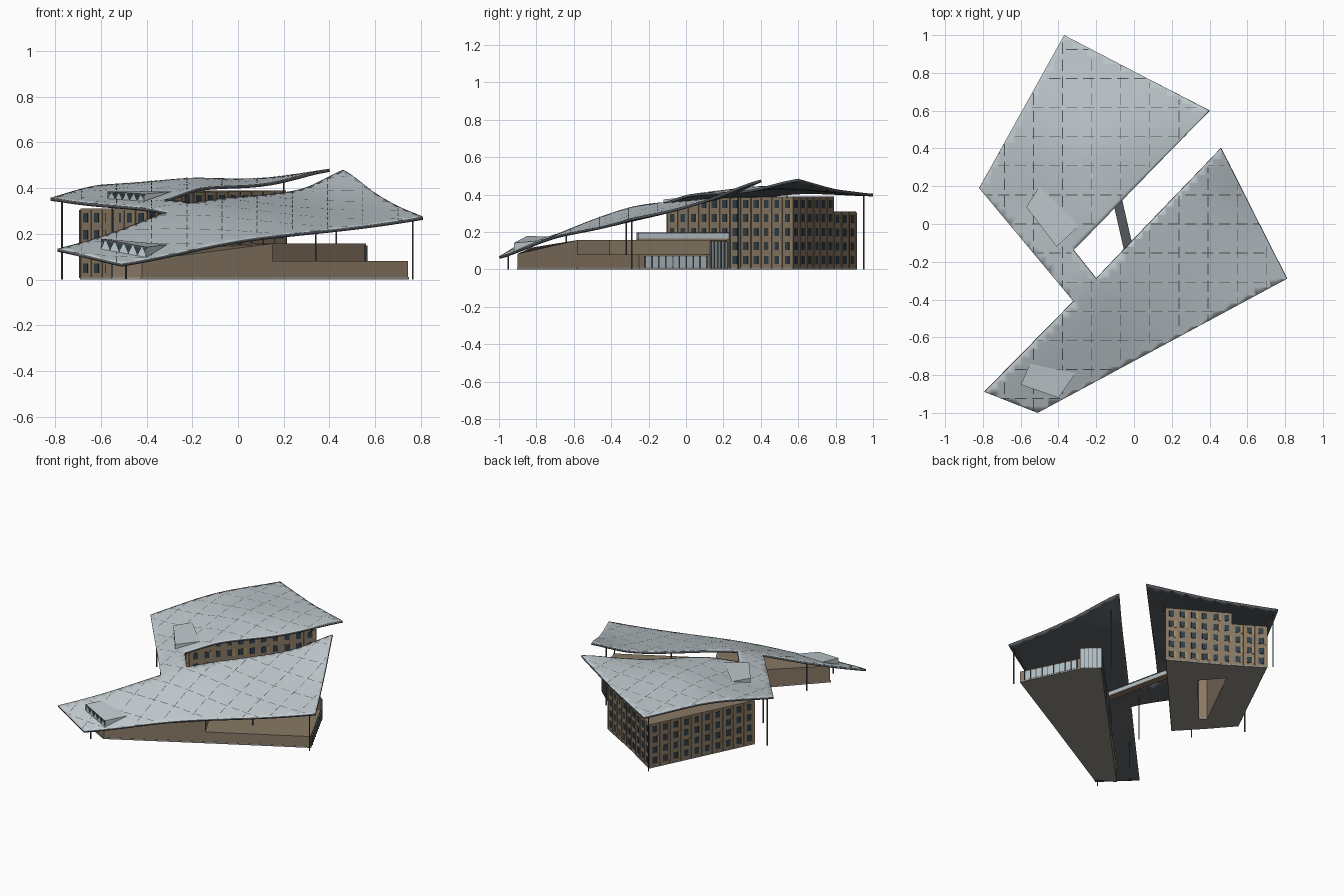
import bpy, bmesh, math, random
from mathutils import Vector, Matrix

if "Cube" in bpy.data.objects:
    bpy.data.objects.remove(bpy.data.objects["Cube"])
random.seed(4)

def mat(name, c):
    m = bpy.data.materials.new(name)
    m.diffuse_color = (*c, 1)
    m.use_nodes = True
    m.node_tree.nodes["Principled BSDF"].inputs["Base Color"].default_value = m.diffuse_color
    return m

METAL = mat("roof_metal", (.53, .59, .62))
DARK = mat("dark_soffit", (.09, .10, .11))
BROWN = mat("brown_cladding", (.25, .19, .13))
TAN = mat("tan_panel", (.38, .25, .12))
WINDOW = mat("window_glass", (.03, .05, .065))
GLASS = mat("pale_glass", (.42, .50, .54))
STONE = mat("plinth_stone", (.30, .28, .25))

def finish(bm, name, *mats):
    me = bpy.data.meshes.new(name)
    bm.to_mesh(me)
    bm.free()
    for m in mats:
        me.materials.append(m)
    ob = bpy.data.objects.new(name, me)
    bpy.context.scene.collection.objects.link(ob)
    return ob

# Roof heights: smooth spline through control points
CTRL = [(-.37, 1, .405), (.40, .60, .485), (-.32, -.14, .35), (-.20, -.29, .335), (.46, .40, .48),
        (.81, -.29, .275), (-.51, -1, .07), (-.79, -.89, .135), (-.32, -.41, .295), (-.82, .19, .358),
        (-.17, .01, .40), (.05, .24, .415), (.27, .465, .455), (0, -.08, .362), (.3, .235, .405),
        (.59, .14, .385), (.71, -.08, .32), (.27, -.58, .205), (-.26, -.865, .118), (-.6, .585, .415),
        (.02, .80, .43), (-.2, .4, .445), (-.57, -.11, .328), (-.5, .1, .362)]

def kern(d2):
    return d2 * math.log(d2) if d2 > 1e-12 else 0.0

def fit(pts):
    n = len(pts)
    A = [[kern((a[0]-b[0])**2 + (a[1]-b[1])**2) for b in pts] + [1, a[0], a[1], a[2]] for a in pts]
    A += [[1]*n + [0]*4, [p[0] for p in pts] + [0]*4, [p[1] for p in pts] + [0]*4]
    m = n + 3
    for i in range(m):
        k = max(range(i, m), key=lambda r: abs(A[r][i]))
        A[i], A[k] = A[k], A[i]
        for r in range(m):
            if r != i:
                f = A[r][i] / A[i][i]
                A[r] = [u - f*v for u, v in zip(A[r], A[i])]
    return [A[i][m] / A[i][i] for i in range(m)]

W = fit(CTRL)

def h(x, y):
    return (sum(w * kern((x-p[0])**2 + (y-p[1])**2) for w, p in zip(W, CTRL))
            + W[-3] + W[-2]*x + W[-1]*y)

# Roof sheet: three joined patches cut into a fine grid
OUT = [(-.37, 1), (.40, .60), (-.32, -.14), (-.20, -.29), (.46, .40), (.81, -.29),
       (-.51, -1), (-.79, -.89), (-.32, -.41), (-.82, .19)]
bm = bmesh.new()
vs = [bm.verts.new((x, y, 0)) for x, y in OUT]
for ids in ((0, 1, 2, 9), (9, 2, 3, 8), (8, 3, 4, 5, 6, 7)):
    f = bm.faces.new([vs[i] for i in ids])
    f.normal_update()
    if f.normal.z < 0:
        f.normal_flip()
for k in range(-24, 25):
    for n in ((1, 0, 0), (0, 1, 0)):
        bmesh.ops.bisect_plane(bm, geom=bm.verts[:] + bm.edges[:] + bm.faces[:],
                               plane_co=Vector(n) * (k*.042 + .003), plane_no=n)
for v in bm.verts:
    v.co.z = h(v.co.x, v.co.y)
for f in bm.faces:
    f.smooth = True
roof = finish(bm, "folded_roof", METAL, DARK)
s = roof.modifiers.new("thickness", "SOLIDIFY")
s.thickness, s.offset = .014, -1
s.material_offset = s.material_offset_rim = 1

def inside(x, y):
    c = False
    for (x1, y1), (x2, y2) in zip(OUT, OUT[1:] + OUT[:1]):
        if (y1 > y) != (y2 > y) and x < (x2-x1)*(y-y1)/(y2-y1) + x1:
            c = not c
    return c

# Roof seams: thin dashed ribs in both directions
bm = bmesh.new()
for k in range(-6, 7):
    for i in range(-34, 34):
        for ax in (0, 1):
            if i % 3 == 2:
                continue
            q = []
            for t, o in ((i, -.002), (i+1, -.002), (i+1, .002), (i, .002)):
                a, b = t*.03, k*.154 - .07*(1-ax) + o
                q.append((a, b) if ax else (b, a))
            if all(inside(*p) for p in q):
                bm.faces.new([bm.verts.new((x, y, h(x, y) + .0015)) for x, y in q])
finish(bm, "roof_seams", DARK)

# Dormers: lifted roof flaps with toothed glazing
def dormer(name, a, b, c, d, lift, teeth):
    bm = bmesh.new()
    def P(p, z):
        return Vector((p[0], p[1], h(*p) + z))
    A, B, C, D = P(a, lift), P(b, lift), P(c, .004), P(d, .004)
    A0, B0 = P(a, 0), P(b, 0)
    down = Vector((0, 0, -.008))
    def face(pts, m):
        bm.faces.new([bm.verts.new(p) for p in pts]).material_index = m
    face((A, B, C, D), 0)
    face((A, A + down, B + down, B), 1)
    face((B0, C, B), 0)
    face((A0, A, D), 0)
    face([p.lerp((A+B+C+D)/4, .08) for p in (A0, B0, B, A)], 2)
    for i in range(teeth):
        l, r = i/teeth, (i+1)/teeth
        face((A0.lerp(B0, l), A0.lerp(B0, r), A.lerp(B, (l+r)/2)), 0)
    finish(bm, name, METAL, DARK, WINDOW)

dormer("rear_dormer", (-.57, .09), (-.41, -.12), (-.29, -.01), (-.50, .20), .032, 5)
dormer("front_dormer", (-.60, -.85), (-.40, -.92), (-.31, -.79), (-.55, -.74), .045, 5)

# Building blocks: prisms kept just under the roof
def block(name, pts, z0, z1, m, base=True):
    bm = bmesh.new()
    lo = [bm.verts.new((x, y, z0)) for x, y in pts]
    hi = [bm.verts.new((x, y, min(z1, h(x, y) - .022))) for x, y in pts]
    bm.faces.new(lo)
    bm.faces.new(hi)
    n = len(pts)
    for i in range(n):
        bm.faces.new((lo[i], lo[(i+1) % n], hi[(i+1) % n], hi[i]))
    bmesh.ops.recalc_face_normals(bm, faces=bm.faces[:])
    finish(bm, name, m)

east = [(-.40, -.10), (-.25, .065), (-.10, .23), (.21, .57), (.06, .66), (-.11, .50), (-.437, .13), (-.55, .06)]
north = [(.06, .66), (-.16, .79), (-.235, .645), (-.11, .50)]
west = [(-.16, .79), (-.35, .91), (-.69, .22), (-.55, .06), (-.437, .13), (-.476, .165), (-.235, .645)]
hall = [(.46, .22), (.56, .13), (.06, -.41), (.15, -.58), (-.42, -.90), (-.55, -.83)]
low = [(.15, -.58), (.745, -.25), (.56, .13), (.06, -.41)]
for name, pts, z in (("east_wing", east, .39), ("north_wing", north, .39), ("west_wing", west, .31),
                     ("long_hall", hall, .157), ("low_hall", low, .08)):
    block(name, pts, .01, z, BROWN)
    c = sum((Vector(p) for p in pts), Vector((0, 0))) / len(pts)
    block(name + "_plinth", [tuple(c + (Vector(p) - c) * 1.008) for p in pts], 0, .01, STONE)

def box(bm, p, ang, size, m=0):
    M = Matrix.Translation(p) @ Matrix.Rotation(ang, 4, 'Z') @ Matrix.Diagonal((*size, 1))
    r = bmesh.ops.create_cube(bm, size=1, matrix=M)
    for f in {f for v in r["verts"] for f in v.link_faces}:
        f.material_index = m

# Window walls: glass, tan panels and slim pilasters
def windows(name, p, q, top, rows, cols):
    bm = bmesh.new()
    p, q = Vector(p), Vector(q)
    ang = math.atan2(q.y-p.y, q.x-p.x)
    w = (q-p).length / cols
    for i in range(cols):
        c = p.lerp(q, (i+.5)/cols)
        roofz = min(top, h(*c) - .03)
        for r in range(rows):
            z = .05 + r*(top-.09)/(rows-1)
            if z + .025 > roofz:
                continue
            box(bm, (*c, z), ang, (w*.42, .006, .042), 0)
            if random.random() < .45:
                side = c + (q-p).normalized() * w * .34
                box(bm, (*side, z), ang, (w*.2, .005, .05), 1)
        e = p.lerp(q, i/cols)
        box(bm, (*e, roofz/2), ang, (.006, .010, roofz-.012), 2)
    finish(bm, name, WINDOW, TAN, BROWN)

windows("court_windows", (-.40, -.10), (.21, .57), .39, 5, 12)
windows("northeast_windows", (.21, .57), (-.16, .79), .39, 5, 6)
windows("north_windows", (-.16, .79), (-.35, .91), .31, 4, 3)
windows("west_windows", (-.35, .91), (-.69, .22), .31, 4, 10)
windows("southwest_windows", (-.69, .22), (-.40, -.10), .31, 4, 6)

# Glazed end walls with mullions
def glazing(name, p, q, z1, n):
    bm = bmesh.new()
    p, q = Vector(p), Vector(q)
    ang = math.atan2(q.y-p.y, q.x-p.x)
    box(bm, (*((p+q)/2), z1/2), ang, ((q-p).length, .008, z1-.02), 0)
    for i in range(n+1):
        box(bm, (*p.lerp(q, i/n), z1/2), ang, (.004, .018, z1-.015), 1)
    finish(bm, name, GLASS, DARK)

glazing("low_hall_glazing", (.73, -.22), (.57, .11), .08, 9)
glazing("hall_end_glazing", (.56, .13), (.46, .22), .157, 5)
glazing("hall_side_glazing", (.46, .22), (-.15, -.414), .157, 18)

# Link bridge between the two buildings
bm = bmesh.new()
a, b = Vector((-.11, .225)), Vector((0, -.26))
ang, L = math.atan2(b.y-a.y, b.x-a.x), (b-a).length
mid = (a+b)/2
box(bm, (*mid, .162), ang, (L, .05, .008), 1)
box(bm, (*mid, .179), ang, (L, .044, .026), 0)
box(bm, (*mid, .194), ang, (L, .05, .005), 2)
finish(bm, "link_bridge", GLASS, BROWN, DARK)

# Slender roof columns
for i, (x, y, z0) in enumerate([(-.77, .19, 0), (.765, -.29, 0), (-.49, -.95, 0), (-.37, .95, 0),
                                (-.31, -.32, 0), (.34, -.32, .08), (.20, .54, .38), (-.50, -.64, 0),
                                (.43, .28, 0), (-.55, -.08, 0)]):
    z1 = h(x, y) - .006
    bm = bmesh.new()
    bmesh.ops.create_cone(bm, cap_ends=True, segments=8, radius1=.004, radius2=.004, depth=z1-z0,
                          matrix=Matrix.Translation((x, y, (z0+z1)/2)))
    finish(bm, f"roof_column_{i+1}", DARK)
